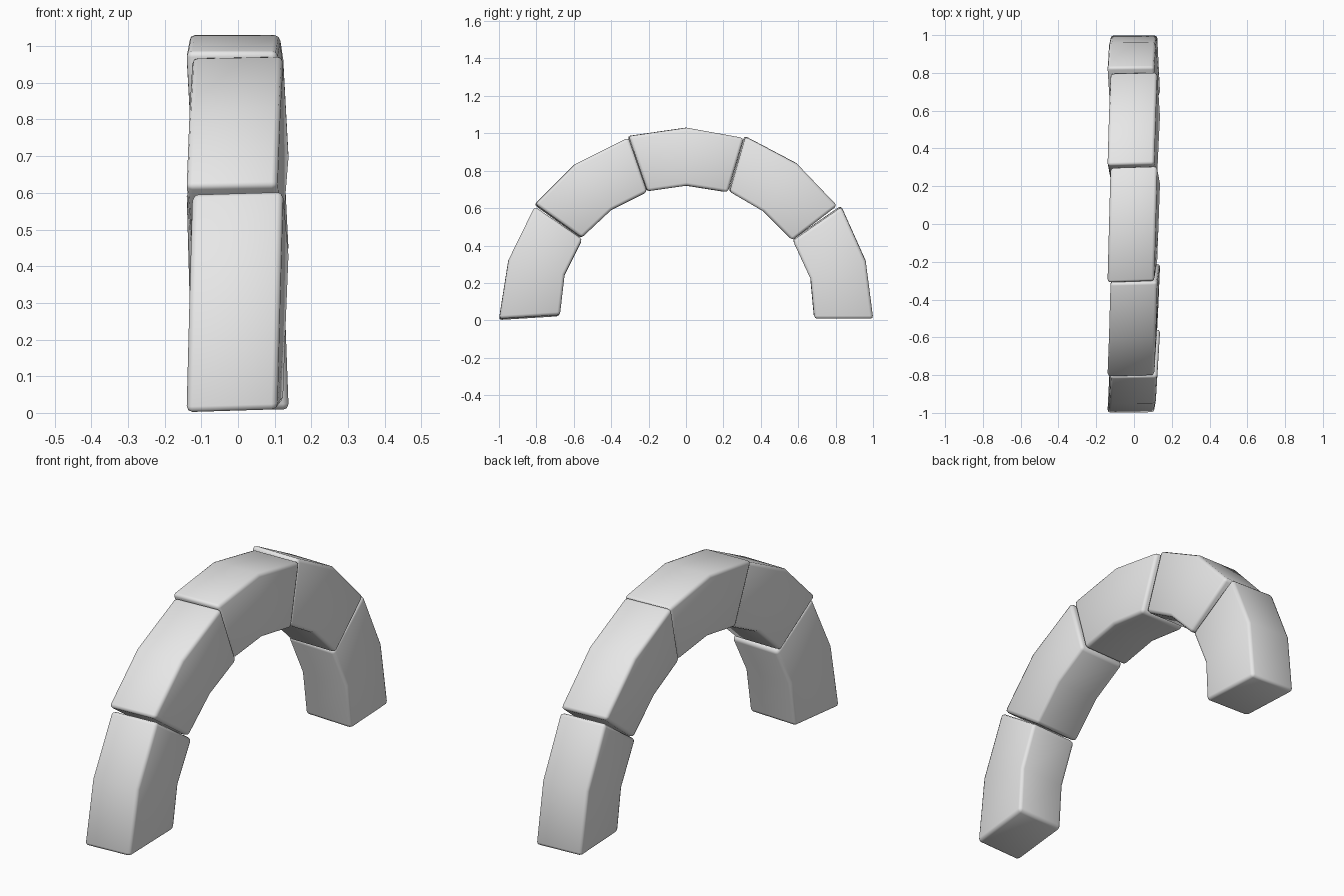
import bpy
import bmesh
from mathutils import Vector

cube = bpy.data.objects.get("Cube")
if cube:
    bpy.data.objects.remove(cube, do_unlink=True)

grey = bpy.data.materials.new("stone_grey")
grey.use_nodes = True
grey.diffuse_color = (0.8, 0.8, 0.8, 1)
grey.node_tree.nodes["Principled BSDF"].inputs["Base Color"].default_value = (0.8, 0.8, 0.8, 1)

HALF_WIDTH = 0.124


def arch_stone(name, outer, inner):
    """Curved block: three cross-sections along the arch, slightly skewed."""
    bm = bmesh.new()
    along = (Vector(outer[-1]) - Vector(outer[0])).normalized()
    rings = []
    for step, (out, inn) in enumerate(zip(outer, inner)):
        twist = 0.008 * (step - 1)
        ring = []
        for point, side, lean in ((out, -1, -0.009), (out, 1, -0.009),
                                  (inn, 1, 0.007), (inn, -1, 0.007)):
            p = Vector(point) + along * side * 0.004
            x = side * HALF_WIDTH + lean + twist
            ring.append(bm.verts.new((x, p.x, p.y)))
        rings.append(ring)
    # skin the sections and close both ends
    for a, b in zip(rings, rings[1:]):
        for i in range(4):
            j = (i + 1) % 4
            bm.faces.new((a[i], a[j], b[j], b[i]))
    bm.faces.new(rings[0])
    bm.faces.new(rings[-1])
    bmesh.ops.recalc_face_normals(bm, faces=bm.faces)
    for face in bm.faces:
        face.smooth = True
    mesh = bpy.data.meshes.new(name)
    bm.to_mesh(mesh)
    bm.free()
    mesh.materials.append(grey)
    obj = bpy.data.objects.new(name, mesh)
    bpy.context.collection.objects.link(obj)
    # soft worn edges
    bevel = obj.modifiers.new("worn_edges", "BEVEL")
    bevel.width = 0.016
    bevel.segments = 2
    bevel.limit_method = "ANGLE"
    bevel.angle_limit = 0.8
    return obj


# Each stone: outer and inner edge points (y, z), going from front to back
arch_stone("front_foot_stone",
           [(-1, 0.005), (-0.95, 0.32), (-0.81, 0.605)],
           [(-0.675, 0.025), (-0.65, 0.24), (-0.555, 0.43)])
arch_stone("front_shoulder_stone",
           [(-0.81, 0.62), (-0.6, 0.83), (-0.31, 0.975)],
           [(-0.56, 0.44), (-0.4, 0.59), (-0.21, 0.685)])
arch_stone("keystone",
           [(-0.31, 0.985), (0, 1.03), (0.305, 0.975)],
           [(-0.21, 0.69), (0, 0.72), (0.22, 0.685)])
arch_stone("back_shoulder_stone",
           [(0.315, 0.985), (0.59, 0.84), (0.805, 0.615)],
           [(0.23, 0.69), (0.41, 0.585), (0.565, 0.43)])
arch_stone("back_foot_stone",
           [(0.83, 0.61), (0.96, 0.32), (1, 0.012)],
           [(0.57, 0.43), (0.665, 0.225), (0.685, 0.012)])
